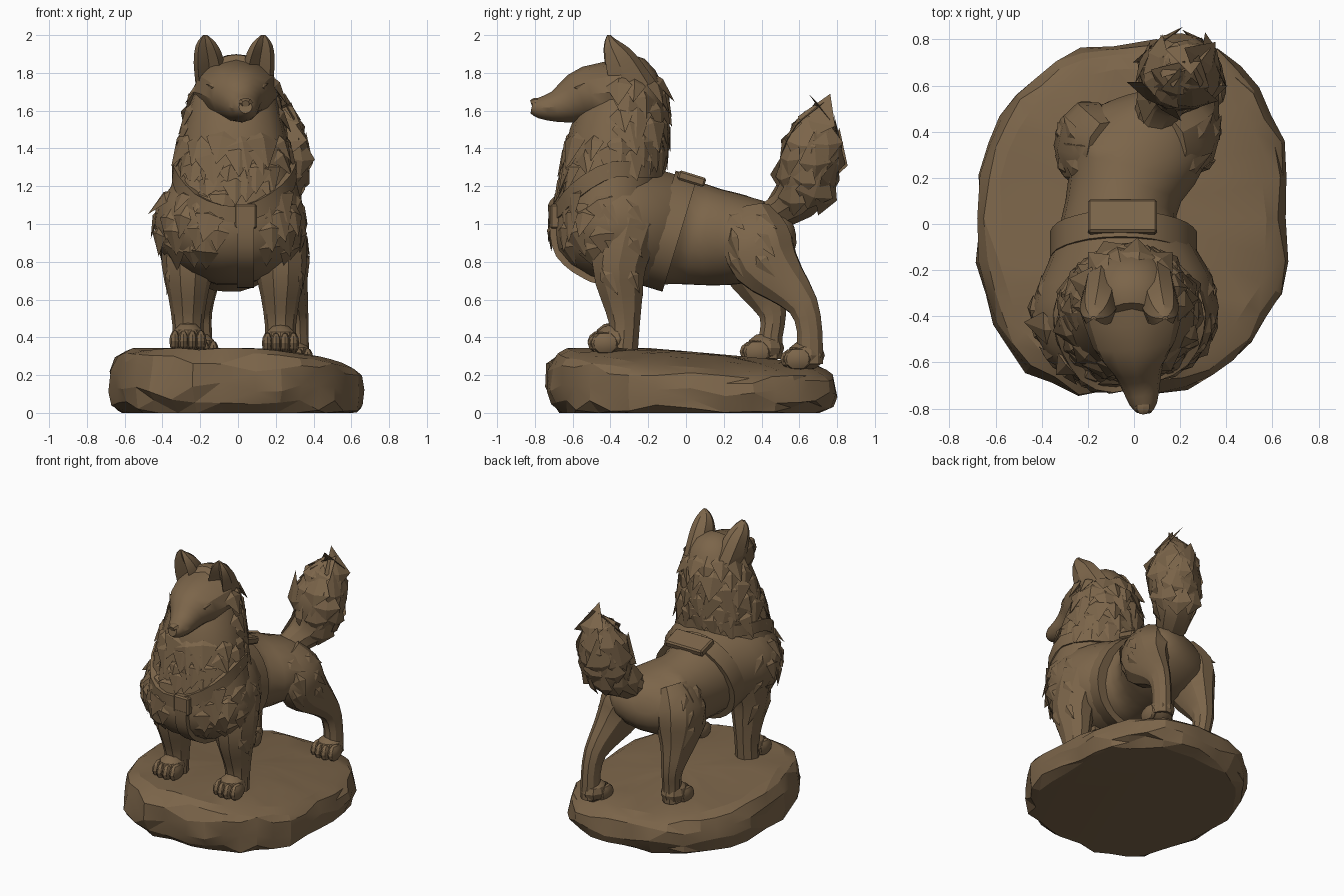
import bpy, bmesh, random
from math import sin, cos, pi, radians, copysign
from mathutils import Vector, Matrix
from mathutils.bvhtree import BVHTree

random.seed(4)
if "Cube" in bpy.data.objects:
    bpy.data.objects.remove(bpy.data.objects["Cube"])

bronze = bpy.data.materials.new("warm brown")
bronze.use_nodes = True
COLOR = (0.2, 0.13, 0.068, 1)
bronze.diffuse_color = COLOR
shader = bronze.node_tree.nodes["Principled BSDF"]
shader.inputs["Base Color"].default_value = COLOR
shader.inputs["Roughness"].default_value = 0.9


def finish(name, bm, smooth=30):
    bmesh.ops.recalc_face_normals(bm, faces=bm.faces)
    mesh = bpy.data.meshes.new(name)
    bm.to_mesh(mesh)
    bm.free()
    mesh.materials.append(bronze)
    obj = bpy.data.objects.new(name, mesh)
    bpy.context.collection.objects.link(obj)
    if smooth:
        bpy.ops.object.select_all(action='DESELECT')
        obj.select_set(True)
        bpy.context.view_layer.objects.active = obj
        bpy.ops.object.shade_smooth_by_angle(angle=radians(smooth))
    return obj


def skin(bm, rings, closed=False):
    """Bridge rings of points; cap the ends unless the chain is closed."""
    rows = [[bm.verts.new(p) for p in ring] for ring in rings]
    n = len(rows[0])
    for i in range(len(rows) - (not closed)):
        a, b = rows[i], rows[(i + 1) % len(rows)]
        for k in range(n):
            m = (k + 1) % n
            bm.faces.new((a[k], a[m], b[m], b[k]))
    if not closed:
        bm.faces.new(rows[0])
        bm.faces.new(rows[-1])


def spline(points, steps):
    """Catmull-Rom through tuples of any length."""
    out, last = [], len(points) - 1
    for i in range(last):
        quad = [points[max(0, min(last, j))] for j in range(i - 1, i + 3)]
        for s in range(steps):
            t = s / steps
            out.append([b + t / 2 * (c - a + t * (2*a - 5*b + 4*c - d + t * (3*(b - c) + d - a)))
                        for a, b, c, d in zip(*quad)])
    return out + [list(points[-1])]


def loft(name, sections, n=14, steps=2, dent=1):
    """Oval tube through (x, y, z, half width, half depth); dent hollows one side."""
    pts = spline(sections, steps)
    rings = []
    for i, (x, y, z, a, b) in enumerate(pts):
        t = Vector(pts[min(i + 1, len(pts) - 1)][:3]) - Vector(pts[max(i - 1, 0)][:3])
        t.normalize()
        side = Vector((1, 0, 0))
        side = (side - t * side.dot(t)).normalized()
        up = t.cross(side)
        ring = []
        for k in range(n):
            ang = 2 * pi * k / n
            depth = b * dent if sin(ang) < -0.95 else b
            ring.append(Vector((x, y, z)) + side * a * cos(ang) + up * depth * sin(ang))
        rings.append(ring)
    bm = bmesh.new()
    skin(bm, rings)
    return finish(name, bm)


def ground(x, y):
    return 0.345 - 0.22 * max(0, x) ** 2 - 0.09 * max(0, y + 0.2)


# Rock base: stacked rounded outlines with chipped facets
SEGMENTS = 34
bulge = [random.uniform(-0.02, 0.025) for _ in range(SEGMENTS)]


def rock_ring(scale, height):
    ring = []
    for k in range(SEGMENTS):
        ang = 2 * pi * k / SEGMENTS
        power = lambda v: copysign(abs(v) ** 0.83, v)
        r = scale * (1 + bulge[k] + 0.05 * max(0, sin(2 * ang)) + random.uniform(-0.02, 0.02))
        x, y = 0.665 * r * power(cos(ang)), 0.025 + 0.75 * r * power(sin(ang))
        lift = random.uniform(-0.03, 0.03) if 0 < height < 0.9 else random.uniform(-.02, 0) * scale * (height > 0)
        ring.append((x, y, height * ground(x, y) + lift))
    return ring


bm = bmesh.new()
layers = ((0.9, 0), (0.97, 0.13), (1, 0.4), (0.99, 0.7), (0.95, 0.92), (0.86, 1), (0.6, 1), (0.3, 1), (0.06, 1))
skin(bm, [rock_ring(s, h) for s, h in layers])
bmesh.ops.triangulate(bm, faces=[f for f in bm.faces if len(f.verts) == 4])
finish("rock_base", bm, 16)

# Torso, neck and head
body = [
    loft("torso", [(-.02, -.69, 1.08, .1, .11), (-.03, -.62, 1.06, .27, .23), (-.04, -.45, 1.01, .4, .31),
                   (-.04, -.25, .99, .38, .32), (-.065, -.02, .96, .26, .285), (-.04, .15, .93, .25, .26),
                   (0, .32, .92, .325, .235), (-.01, .44, .94, .29, .19), (-.03, .51, .96, .22, .13),
                   (-.04, .54, .97, .1, .05)], 18),
    loft("neck", [(-.02, -.4, 1.1, .36, .28), (-.02, -.39, 1.3, .31, .26), (-.02, -.36, 1.45, .28, .26),
                  (-.02, -.33, 1.6, .245, .23), (-.01, -.32, 1.71, .21, .2), (-.01, -.35, 1.8, .16, .15),
                  (-.01, -.39, 1.845, .1, .07)], 16),
    loft("muzzle", [(-.01, -.35, 1.7, .23, .17), (0, -.52, 1.685, .18, .15), (.015, -.62, 1.645, .115, .115),
                    (.03, -.7, 1.62, .085, .08), (.04, -.78, 1.615, .06, .055), (.04, -.815, 1.62, .035, .035)], 12),
]
loft("nose", [(.04, -.77, 1.64, .04, .025), (.04, -.8, 1.642, .038, .026), (.04, -.82, 1.637, .02, .018)], 8)

# Ears, hollow at the front
for label, s in (("left", 1), ("right", -1)):
    loft(label + "_ear", [(-.02 + s * .12, -.29, 1.7, .08, .14), (-.02 + s * .135, -.36, 1.86, .08, .1),
                          (-.02 + s * .15, -.4, 1.95, .055, .05), (-.02 + s * .155, -.41, 2, .012, .01)], 8, 3, 0.1)


# Paws with four toes
def paw(name, x, y):
    z = ground(x, y)
    bm = bmesh.new()
    blobs = [(x, y, z + .055, .088, .1, .08)]
    blobs += [(x + k * .046, y - .07 + abs(k) * .018, z + .035, .031, .075, .058) for k in (-1.5, -.5, .5, 1.5)]
    for bx, by, bz, rx, ry, rz in blobs:
        place = Matrix.Translation((bx, by, bz)) @ Matrix.Diagonal((rx, ry, rz, 1))
        bmesh.ops.create_uvsphere(bm, u_segments=10, v_segments=6, radius=1, matrix=place)
    finish(name, bm)


# Legs
for label, s in (("left", 1), ("right", -1)):
    x = -.02 + s * .245
    body.append(loft(label + "_front_leg", [
        (x - s * .02, -.3, 1.02, .15, .18), (x, -.355, .78, .14, .15), (x, -.34, .62, .105, .118),
        (x, -.325, .47, .083, .085), (x, -.335, .34, .083, .085)], 10))
    paw(label + "_front_paw", x, -.385)
body.append(loft("left_hind_leg", [
    (.14, .33, 1.05, .1, .14), (.21, .37, .92, .15, .19), (.24, .42, .8, .135, .185), (.27, .52, .69, .1, .13),
    (.3, .62, .57, .072, .085), (.31, .655, .43, .063, .07), (.31, .655, .26, .068, .075)], 10))
paw("left_hind_paw", .3, .635)
body.append(loft("right_hind_leg", [
    (-.12, .3, 1.05, .1, .15), (-.19, .33, .92, .15, .2), (-.2, .36, .78, .14, .18), (-.21, .41, .65, .1, .125),
    (-.21, .46, .52, .072, .075), (-.2, .45, .41, .063, .065), (-.2, .44, .29, .068, .07)], 10))
paw("right_hind_paw", -.2, .42)

# Tail
body.append(loft("tail", [
    (.06, .38, 1.0, .08, .08), (.12, .53, 1.085, .11, .1), (.18, .63, 1.19, .155, .15), (.2, .655, 1.34, .18, .165),
    (.22, .68, 1.46, .15, .14), (.23, .7, 1.55, .09, .085), (.23, .715, 1.605, .015, .015)], 10))

# Surface lookup for everything laid over the body
verts, polys = [], []
for obj in body:
    base = len(verts)
    verts += [v.co.copy() for v in obj.data.vertices]
    polys += [[base + i for i in p.vertices] for p in obj.data.polygons]
surface = BVHTree.FromPolygons(verts, polys)


def strap(name, rays, width, closed):
    """Raised band; each ray is (centre, outward direction)."""
    hits = [(surface.ray_cast(c + d * .5, -d)[0], d) for c, d in rays]
    rings, n = [], len(hits)
    for i, (p, d) in enumerate(hits):
        a, b = (i - 1, (i + 1) % n) if closed else (max(i - 1, 0), min(i + 1, n - 1))
        across = (hits[b][0] - hits[a][0]).cross(d).normalized() * width / 2
        rings.append([p + across + d * .02, p - across + d * .02, p - across - d * .05, p + across - d * .05])
    bm = bmesh.new()
    skin(bm, rings, closed)
    finish(name, bm)


# Harness
turns = [2 * pi * k / 28 for k in range(28)]
strap("neck_strap", [(Vector((-.02, -.38, 1.29 - .24 * max(0, cos(t)) ** 1.5)), Vector((sin(t), -cos(t), 0)))
                     for t in turns], .085, True)
lean = Vector((0, .18, .59)).normalized()
strap("girth_strap", [(Vector((-.06, -.09, .96)), Vector((sin(t), 0, 0)) + lean * cos(t)) for t in turns], .12, True)
strap("breast_strap", [(Vector((.04, -.35, 1)), Vector((0, -cos(t), -sin(t)))) for t in
                       [pi * k / 20 for k in range(12)]], .09, False)


def block(name, place, size, tilt):
    bm = bmesh.new()
    bmesh.ops.create_cube(bm, matrix=Matrix.Translation(place) @ Matrix.Rotation(tilt, 4, 'X')
                          @ Matrix.Diagonal((*size, 1)))
    bmesh.ops.bevel(bm, geom=bm.edges[:], offset=.01, segments=1, affect='EDGES')
    finish(name, bm)


block("chest_buckle", (.04, -.69, 1.04), (.12, .06, .13), 0)
block("back_panel", (-.05, .03, 1.24), (.3, .15, .05), -.3)


# Fur locks: broad pointed wedges that lie along the surface; curl turns tips inward
def tufts(name, rays, flow, w, l, h, curl=0, keep=lambda p: True):
    bm = bmesh.new()
    for c, d in rays:
        p, n, _, _ = surface.ray_cast(c + d * .7, -d)
        if p is None or not keep(p):
            continue
        n = n if n.dot(d) > 0 else -n
        f = Vector(flow) + Vector([random.uniform(-.2, .2) for _ in range(3)])
        f = (f - n * f.dot(n)).normalized()
        s, k = n.cross(f), random.uniform(.75, 1.25)
        tip = bm.verts.new(p + f * l * k + n * (h - l * curl))
        ring = [bm.verts.new(q) for q in (p + s * w * k, p + n * h - f * l * .1, p - s * w * k, p - n * h)]
        back = bm.verts.new(p - f * l * .6 - n * h)
        for i in range(4):
            bm.faces.new((ring[i], ring[(i + 1) % 4], tip))
            bm.faces.new((ring[i], back, ring[(i + 1) % 4]))
    finish(name, bm, 0)


def around(x, y, heights, count, spread=1):
    """Horizontal rays in staggered rows; spread below one keeps the front only."""
    for i, z in enumerate(heights):
        for k in range(count):
            t = 2 * pi * spread * ((k + i % 2 / 2) / count - .5 * (spread < 1)) + random.uniform(-.1, .1)
            yield Vector((x, y, z + random.uniform(-.02, .02))), Vector((sin(t), -cos(t), 0))


tufts("ruff_fur", around(-.02, -.36, [1.36 + .075 * i for i in range(6)], 14), (0, .1, -1), .08, .13, .022, 0,
      lambda p: p.z < 1.48 or p.y > -.42)
tufts("chest_fur", around(-.03, -.4, [.86 + .09 * i for i in range(4)], 8, .5), (0, .25, -1), .07, .12, .018, .15,
      lambda p: abs(p.x - .04) > .1)
tufts("throat_fur", around(-.02, -.4, [1.22, 1.29], 6, .3), (0, .1, -1), .07, .11, .02)
tufts("tail_fur", around(.19, .65, [1.14 + .1 * i for i in range(5)], 7), (0, .1, 1), .09, .16, .015, .22,
      lambda p: p.y > .5)
for label, s in (("left", 1), ("right", -1)):
    out = Vector((s, 0, 0))
    flank = [(Vector((0, y, z)), out) for y in (.25, .4) for z in (.8, .92, 1.03)]
    flank += [(Vector((0, y, z)), out) for y in (-.42, -.28) for z in (.72, .9, 1.08)]
    tufts(label + "_flank_fur", flank, (0, .6, -1), .04, .11, .012, .1)
    eye = Vector((s * .6, -1, .35)).normalized()
    tufts(label + "_brow", [(Vector((s * .09, -.5, 1.7)), eye)], (s, .6, .4), .012, .05, .006)
